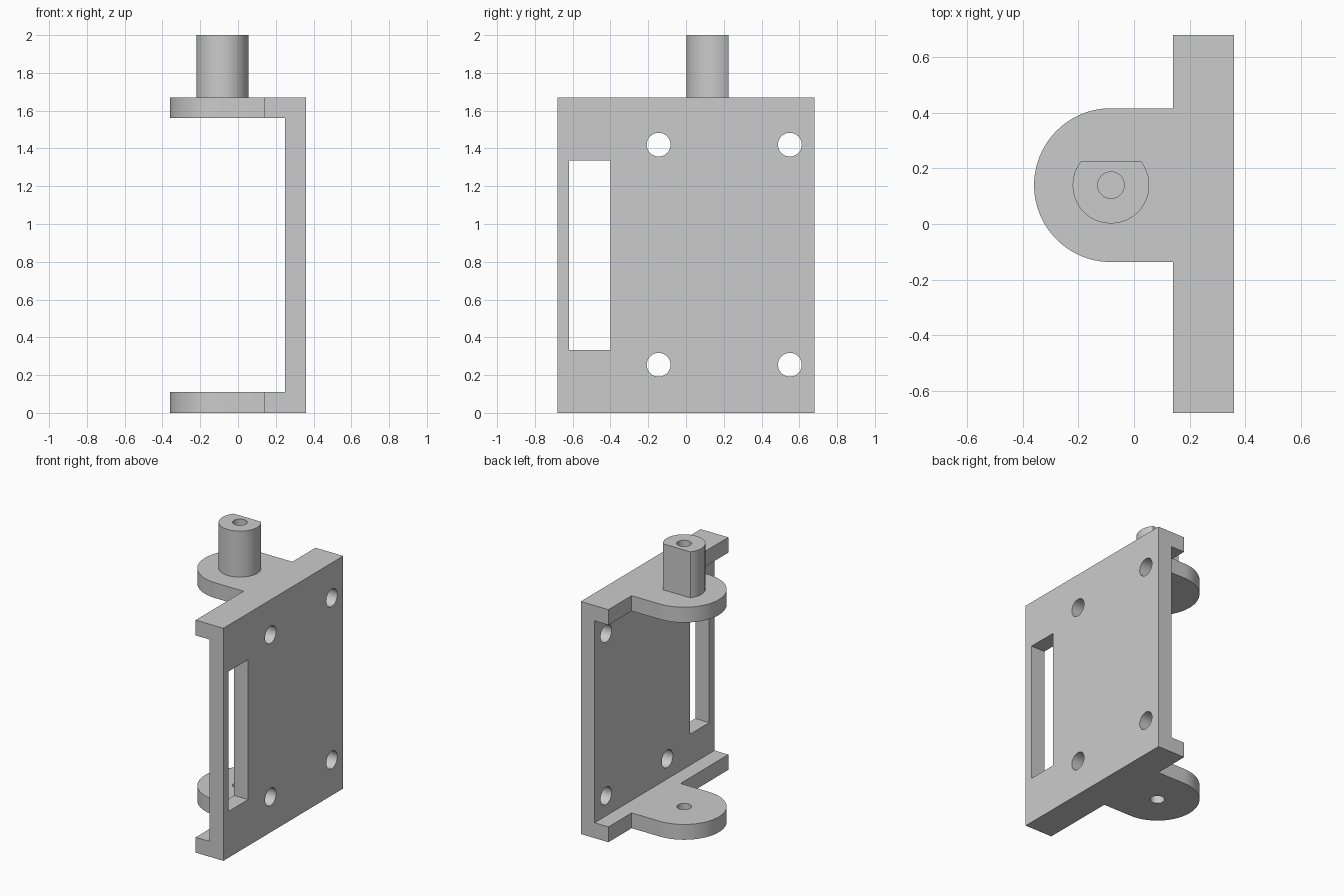
import bpy, bmesh
from math import sin, cos, pi, radians, asin
from mathutils import Matrix, Vector

if "Cube" in bpy.data.objects:
    bpy.data.objects.remove(bpy.data.objects["Cube"])

grey = bpy.data.materials.new("bracket grey")
grey.use_nodes = True
GREY = (0.6, 0.6, 0.6, 1)
grey.diffuse_color = GREY
grey.node_tree.nodes["Principled BSDF"].inputs["Base Color"].default_value = GREY

# Main dimensions
BACK, INNER, RIM = 0.36, 0.25, 0.14
HALF_Y, HEIGHT, THICK = 0.68, 1.67, 0.11
PX, PY = -0.083, 0.14
EAR_R, POST_R, BORE_R = 0.277, 0.138, 0.048


def extrude(name, points, direction):
    """Solid made from a planar outline pushed along a direction."""
    bm = bmesh.new()
    face = bm.faces.new([bm.verts.new(p) for p in points])
    moved = bmesh.ops.extrude_face_region(bm, geom=[face])["geom"]
    verts = [v for v in moved if isinstance(v, bmesh.types.BMVert)]
    bmesh.ops.translate(bm, verts=verts, vec=Vector(direction))
    bmesh.ops.recalc_face_normals(bm, faces=bm.faces)
    mesh = bpy.data.meshes.new(name)
    bm.to_mesh(mesh)
    bm.free()
    mesh.materials.append(grey)
    obj = bpy.data.objects.new(name, mesh)
    bpy.context.collection.objects.link(obj)
    return obj


def arc(cx, cy, r, start, end, steps):
    angles = [start + (end - start) * i / steps for i in range(steps + 1)]
    return [(cx + r * cos(a), cy + r * sin(a)) for a in angles]


def combine(target, tool, operation):
    """Apply a boolean and drop the helper."""
    mod = target.modifiers.new(operation, "BOOLEAN")
    mod.operation, mod.solver, mod.object = operation, "EXACT", tool
    bpy.context.view_layer.objects.active = target
    bpy.ops.object.modifier_apply(modifier=mod.name)
    bpy.data.objects.remove(tool)


def bore(target, z0, z1):
    ring = arc(PX, PY, BORE_R, 0, 2 * pi, 32)[:-1]
    combine(target, extrude("bore", [(x, y, z0) for x, y in ring], (0, 0, z1 - z0)), "DIFFERENCE")


# C-shaped channel: mounting plate with a rim at top and bottom
section = [(BACK, 0), (BACK, HEIGHT), (RIM, HEIGHT), (RIM, HEIGHT - THICK),
           (INNER, HEIGHT - THICK), (INNER, THICK), (RIM, THICK), (RIM, 0)]
bracket = extrude("bracket", [(x, -HALF_Y, z) for x, z in section], (0, 2 * HALF_Y, 0))

# Rounded ears at both ends, rooted inside the rims
ear = [(0.2, PY + EAR_R)] + arc(PX, PY, EAR_R, pi / 2, 3 * pi / 2, 48) + [(0.2, PY - EAR_R)]
for z in (0, HEIGHT - THICK):
    combine(bracket, extrude("ear", [(x, y, z) for x, y in ear], (0, 0, THICK)), "UNION")

# D-shaped shaft on the upper ear
flat = asin((0.225 - PY) / POST_R)
shaft = [(x, y, HEIGHT - 0.05) for x, y in arc(PX, PY, POST_R, pi - flat, 2 * pi + flat, 64)]
combine(bracket, extrude("shaft", shaft, (0, 0, 2 - HEIGHT + 0.05)), "UNION")

# Blind bore in the shaft, through bore in the lower ear
bore(bracket, HEIGHT, 2.1)
bore(bracket, -0.1, THICK + 0.1)

# Four screw holes and the long slot through the plate
for y in (-0.145, 0.55):
    for z in (0.255, 1.42):
        ring = arc(y, z, 0.063, 0, 2 * pi, 32)[:-1]
        combine(bracket, extrude("screw_hole", [(0.2, a, b) for a, b in ring], (0.2, 0, 0)), "DIFFERENCE")
slot = [(-0.62, 0.333), (-0.4, 0.333), (-0.4, 1.337), (-0.62, 1.337)]
combine(bracket, extrude("slot", [(0.2, a, b) for a, b in slot], (0.2, 0, 0)), "DIFFERENCE")

# Smooth curved walls, crisp edges
bpy.ops.object.select_all(action="DESELECT")
bracket.select_set(True)
bpy.context.view_layer.objects.active = bracket
bpy.ops.object.shade_smooth_by_angle(angle=radians(30))
